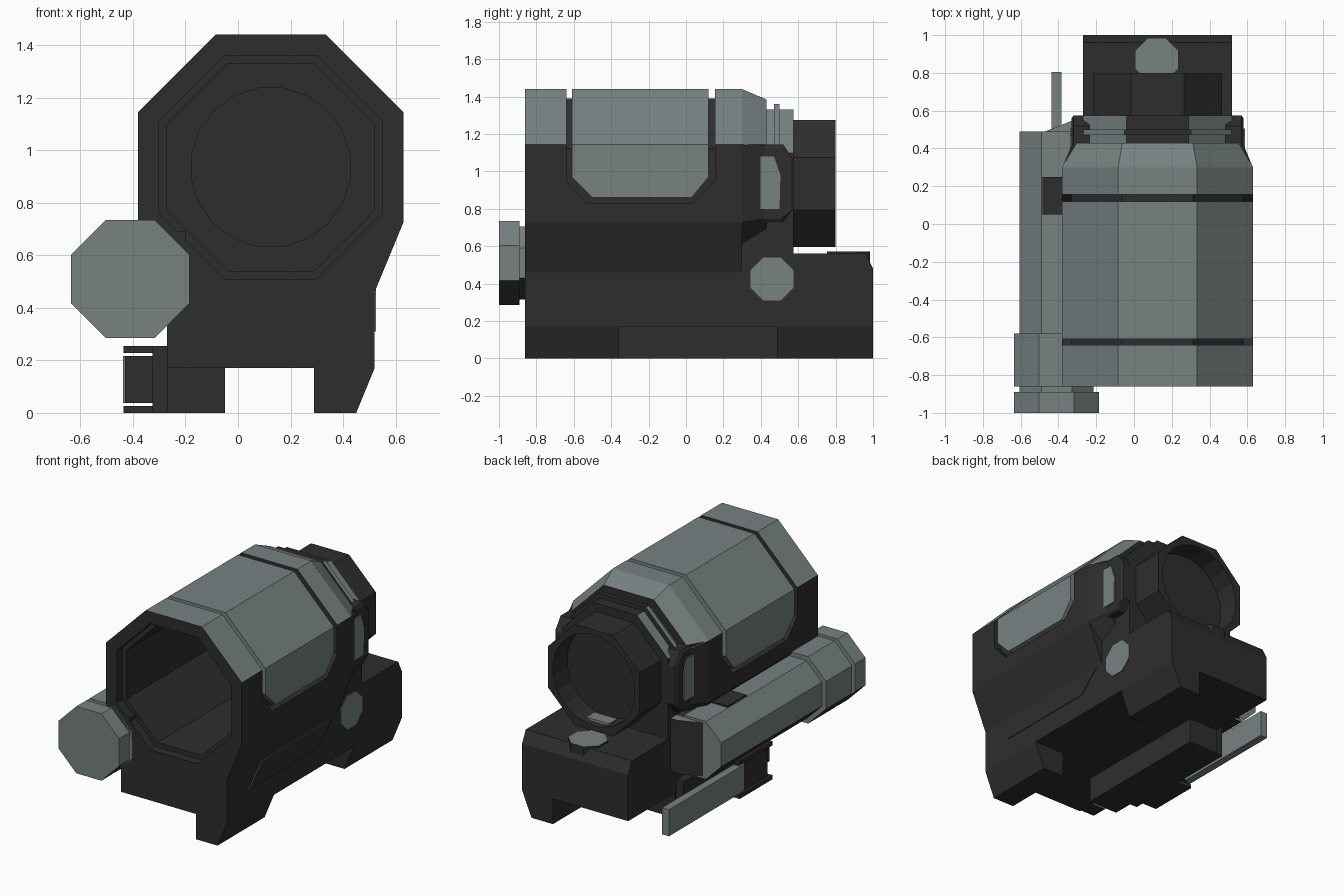
import bpy, bmesh, math
from mathutils import Vector

if "Cube" in bpy.data.objects:
    bpy.data.objects.remove(bpy.data.objects["Cube"])

CX, CZ = 0.125, 0.935  # optical axis


def material(name, rgb):
    m = bpy.data.materials.new(name)
    m.diffuse_color = (*rgb, 1)
    m.use_nodes = True
    m.node_tree.nodes["Principled BSDF"].inputs["Base Color"].default_value = m.diffuse_color
    return m


DARK = material("dark_polymer", (0.027, 0.027, 0.027))
GREY = material("grey_metal", (0.185, 0.22, 0.222))


def loft(name, loops, rule=None, grey=False):
    """Closed solid through matching loops; rule(normal, centre) picks grey faces."""
    bm = bmesh.new()
    rows = [[bm.verts.new(p) for p in loop] for loop in loops]
    n = len(rows[0])
    for a, b in zip(rows, rows[1:]):
        for i in range(n):
            bm.faces.new((a[i], a[(i + 1) % n], b[(i + 1) % n], b[i]))
    bm.faces.new(rows[0])
    bm.faces.new(rows[-1])
    bmesh.ops.recalc_face_normals(bm, faces=bm.faces)
    me = bpy.data.meshes.new(name)
    bm.to_mesh(me)
    bm.free()
    ob = bpy.data.objects.new(name, me)
    bpy.context.collection.objects.link(ob)
    me.materials.append(DARK)
    me.materials.append(GREY)
    paint(ob, rule or (lambda nrm, c: grey))
    return ob


def paint(ob, rule):
    for p in ob.data.polygons:
        p.material_index = int(rule(p.normal, p.center))


def along_y(name, pts, y0, y1, pts1=None, **kw):
    return loft(name, [[(x, y0, z) for x, z in pts], [(x, y1, z) for x, z in pts1 or pts]], **kw)


def along_x(name, pts, x0, x1, **kw):
    return loft(name, [[(x0, y, z) for y, z in pts], [(x1, y, z) for y, z in pts]], **kw)


def box(name, x0, x1, y0, y1, z0, z1, **kw):
    return along_y(name, [(x0, z0), (x1, z0), (x1, z1), (x0, z1)], y0, y1, **kw)


def poly(r, n=8, cx=CX, cz=CZ):
    """Regular polygon with flat top; r is the distance to a flat."""
    R = r / math.cos(math.pi / n)
    return [(cx + R * math.cos((i + .5) * math.tau / n),
             cz + R * math.sin((i + .5) * math.tau / n)) for i in range(n)]


def boolean(ob, cutter, op='DIFFERENCE'):
    m = ob.modifiers.new("cut", 'BOOLEAN')
    m.operation, m.object, m.solver = op, cutter, 'EXACT'
    bpy.context.view_layer.update()
    dg = bpy.context.evaluated_depsgraph_get()
    me = bpy.data.meshes.new_from_object(ob.evaluated_get(dg))
    ob.modifiers.clear()
    ob.data = me
    bpy.data.objects.remove(cutter)


def bore(ob, r, y0, y1, n=8):
    boolean(ob, along_y("cutter", poly(r, n), y0, y1))


def upper(n, c):
    return n.z > .3 and c.z > 1.1


# Main housing with hollow front and recess for the cover
outline = [(-.084, 1.44), (.334, 1.44), (.63, 1.144), (.63, .726), (.52, .46), (.52, .17),
           (-.27, .17), (-.27, .6), (-.38, .726), (-.38, 1.144)]
body = along_y("main_housing", outline, -.86, .3)
boolean(body, along_x("cutter", [(-.64, 1.6), (-.64, .95), (-.53, .83), (.04, .83),
                                 (.155, .95), (.155, 1.6)], -1, 1))
bore(body, .425, -1, -.8)
bore(body, .395, -.9, .29)
paint(body, upper)

# Inner tube visible in the grooves
core = along_y("inner_tube", poly(.455), -.66, .17)
bore(core, .395, -1, 1)
paint(core, lambda n, c: False)

# Grey cover wrapped over the top and both sides
cover = along_y("top_cover", poly(.505), -.61, .12)
bore(cover, .45, -1, 1)
boolean(cover, along_x("cutter", [(-.61, 1.6), (-.61, .97), (-.5, .86), (.03, .86),
                                  (.12, .97), (.12, 1.6)], -1, 1), 'INTERSECT')
paint(cover, lambda n, c: True)

# Stepped rear of the tube
along_y("rear_taper", poly(.505), .3, .43, poly(.45), rule=upper)
along_y("rear_step", poly(.395), .43, .575,
        rule=lambda n, c: .3 < n.z < .9 and c.z > 1)
along_y("step_rib", poly(.425), .47, .5, rule=lambda n, c: .3 < n.z < .9 and c.z > 1)
box("rear_neck", -.27, .52, .29, .575, .5, .8)

# Eyepiece with recessed lens
eyepiece = along_y("eyepiece", poly(.34), .57, .8)
bore(eyepiece, .303, .65, 1, 20)
paint(eyepiece, lambda n, c: False)
box("emitter", .04, .21, .67, .76, .625, .65, grey=True)
along_y("front_lens", poly(.303, 20), .283, .292)

# Side pods with grey windows, one per side
def pod_loop(x, g):
    return [(x, y, z) for y, z in [(.30 + g, .80 - g), (.34 + g, .73 + g), (.52 - g, .73 + g),
            (.575 - g, .80 - g), (.575 - g, 1.06), (.52 - g, 1.144 - g), (.30 + g, 1.144 - g)]]


for side, s in (("right", 1), ("left", -1)):
    pod = loft(side + "_side_pod", [pod_loop(CX + s * .36, 0), pod_loop(CX + s * .445, 0),
                                    pod_loop(CX + s * .455, .015)])
    face = CX + s * .455
    along_x(side + "_window", [(.3, .8), (.5, .8), (.505, .98), (.47, 1.08), (.3, 1.08)],
            face, face + s * .008, grey=True)
    # wedge joining the pod to the wide part of the housing
    loft(side + "_pod_wedge", [[(CX + s * .3, .29, z), (CX + s * .505, .29, z),
                                (CX + s * .45, .42, z), (CX + s * .3, .42, z)]
                               for z in (1.08, 1.144)])

# Mount base and rail feet
along_x("mount_base", [(.29, .17), (1, .17), (1, .48), (.96, .56), (.29, .56)], -.27, .52)
for name, y0, y1 in (("front_foot", -.86, -.36), ("rear_foot", .49, 1)):
    along_y(name, [(.29, .17), (.52, .17), (.45, 0), (.29, 0)], y0, y1)
box("rail_jaw", -.27, -.05, -.5, .5, 0, .17)

# Bolts and side trim
loft("rear_bolt", [[(x, y, z) for x, y in poly(.115, 8, .12, .87)] for z in (.45, .572)],
     rule=lambda n, c: n.z > .5)
along_x("side_bolt", poly(.115, 8, .46, .425), .5, .526, grey=True)
along_x("side_trim", [(-.635, .31), (.1, .31), (.25, .45), (-.49, .45)], .515, .525,
        rule=lambda n, c: n.z > .5)

# Battery tube on the left
TX, TZ = -.41, .51
for name, r, y0, y1 in (("end_knob", .225, -1, -.89), ("knob_neck", .195, -.89, -.86),
                        ("tube_collar", .225, -.86, -.58), ("battery_tube", .195, -.58, .49)):
    along_y(name, poly(r, 8, TX, TZ), y0, y1, rule=lambda n, c: n.z > -.3)
box("tube_web", -.41, -.2, -.86, .49, .33, .69)
loft("tube_end_wedge", [[(-.47, .49, z), (-.32, .55, z), (-.2, .55, z), (-.2, .4, z), (-.47, .4, z)]
                        for z in (.33, .69)], rule=lambda n, c: n.z > .5)
box("tube_pad", -.485, -.37, .05, .25, .6, .715)

# Quick-release clamp and lever
box("clamp_block", -.325, -.27, -.36, .49, 0, .255)
for name, z0 in (("clamp_lower_plate", 0), ("clamp_upper_plate", .228)):
    box(name, -.435, -.32, -.3, .05, z0, z0 + .027)
box("lever_hub", -.43, -.32, -.25, .05, .038, .217)
box("lever", -.437, -.385, 0, .805, .038, .217, grey=True)
